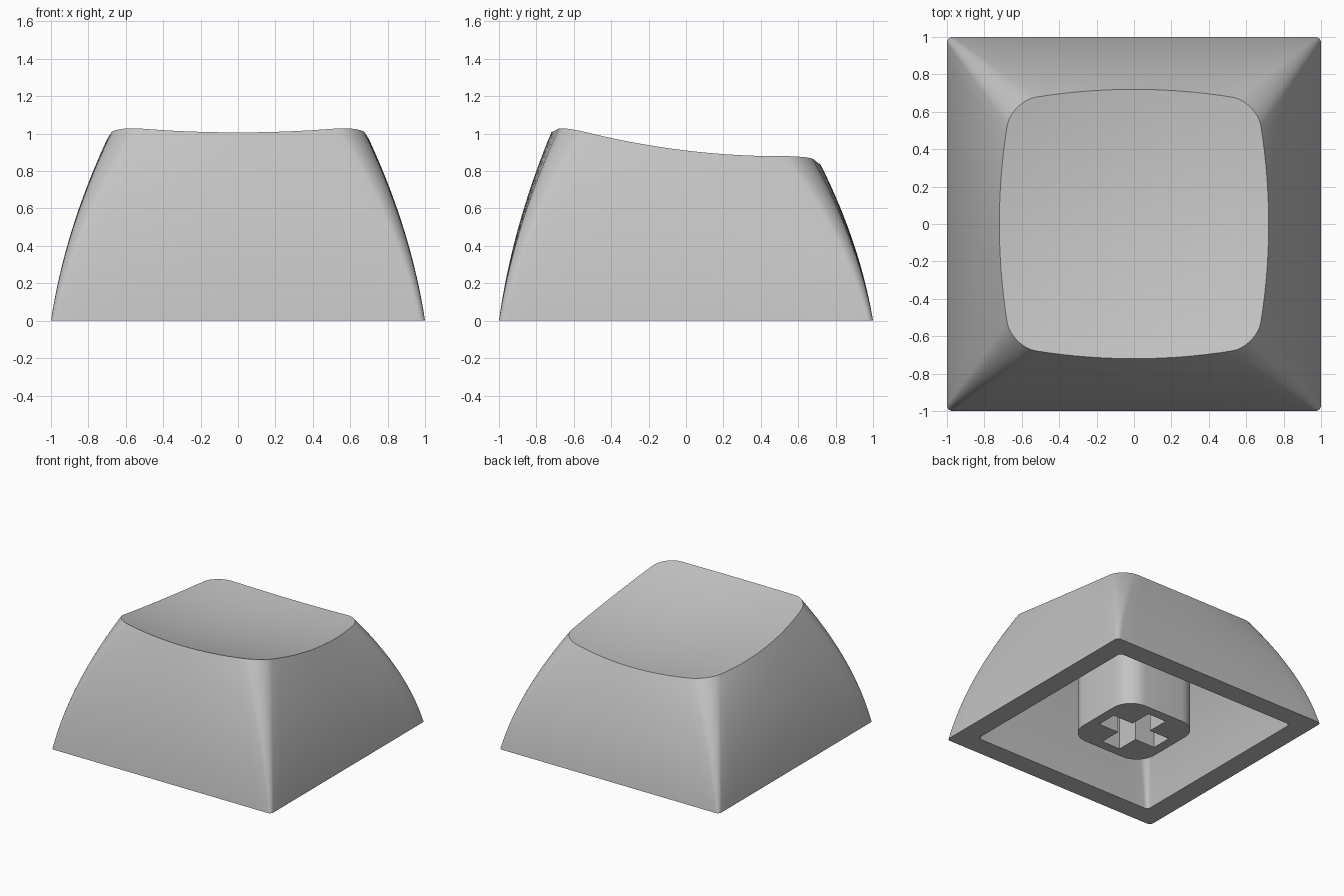
import bpy, bmesh, math

if "Cube" in bpy.data.objects:
    bpy.data.objects.remove(bpy.data.objects["Cube"], do_unlink=True)

# Single plastic colour
GREY = (0.55, 0.55, 0.55, 1)
plastic = bpy.data.materials.new("grey_plastic")
plastic.use_nodes = True
plastic.diffuse_color = GREY
plastic.node_tree.nodes["Principled BSDF"].inputs["Base Color"].default_value = GREY


def rounded_square(half, radius, bulge=0.0, straight=16, arc=8):
    """Counter-clockwise outline; bulge bows the sides outward."""
    pts = []
    inner = half - radius
    for side in range(4):
        quarter = [(half, -inner + 2 * inner * i / straight) for i in range(straight)]
        for i in range(arc):
            a = math.pi / 2 * i / arc
            quarter.append((inner + radius * math.cos(a), inner + radius * math.sin(a)))
        for x, y in quarter:
            for _ in range(side):
                x, y = -y, x
            pts.append((x, y))
    return [(x + x / half * bulge * (1 - (y / half) ** 2),
             y + y / half * bulge * (1 - (x / half) ** 2)) for x, y in pts]


def dish(x, y):
    """Height of the tilted, hollowed top."""
    return 0.845 - 0.12 * y + 0.125 * x * x + 0.145 * y * y


def ease(u):
    """Inward lean of a wall, growing toward the top."""
    return 0.5 * u + 0.5 * u * u


def wall(low, high, height, steps):
    """Curved wall loops from a flat low outline up to a high outline."""
    loops = []
    for s in range(steps + 1):
        u = s / steps
        f = ease(u)
        loops.append([(a + (c - a) * f, b + (d - b) * f, height(c, d) * u)
                      for (a, b), (c, d) in zip(low, high)])
    return loops


def bridge(bm, first, second):
    n = len(first)
    for i in range(n):
        j = (i + 1) % n
        bm.faces.new((first[i], first[j], second[j], second[i]))


def finish(name, bm):
    bmesh.ops.recalc_face_normals(bm, faces=bm.faces)
    mesh = bpy.data.meshes.new(name)
    bm.to_mesh(mesh)
    bm.free()
    mesh.materials.append(plastic)
    obj = bpy.data.objects.new(name, mesh)
    bpy.context.collection.objects.link(obj)
    bpy.ops.object.select_all(action="DESELECT")
    obj.select_set(True)
    bpy.context.view_layer.objects.active = obj
    bpy.ops.object.shade_smooth_by_angle(angle=math.radians(30))
    return obj


# Cap shell: cavity ceiling, cavity wall, rim, outer wall, then dished top
CEILING = 0.72
top = rounded_square(0.655, 0.13, 0.065)
cavity = wall(rounded_square(0.833, 0.03), rounded_square(0.62, 0.1),
              lambda x, y: CEILING, 12)
outside = wall(rounded_square(1.0, 0.03), top, dish, 20)
loops = cavity[::-1] + outside
RINGS = 12
for r in range(RINGS - 1, 0, -1):
    k = r / RINGS
    loops.append([(x * k, y * k, dish(x * k, y * k)) for x, y in top])

bm = bmesh.new()
rings = [[bm.verts.new(p) for p in loop] for loop in loops]
for first, second in zip(rings, rings[1:]):
    bridge(bm, first, second)
bm.faces.new(rings[0])
centre = bm.verts.new((0, 0, dish(0, 0)))
last = rings[-1]
for i, v in enumerate(last):
    bm.faces.new((v, last[(i + 1) % len(last)], centre))
finish("cap_shell", bm)

# Mounting stem: rounded post with a cross-shaped socket in its foot
LENGTH, WIDTH, DEPTH = 0.27, 0.085, 0.4
cross = []
for side in range(4):
    for x, y in ((LENGTH, -WIDTH), (LENGTH, WIDTH), (WIDTH, WIDTH)):
        for _ in range(side):
            x, y = -y, x
        cross.append((x, y))
post = rounded_square(0.35, 0.17, straight=1)

bm = bmesh.new()
foot_edges = []
for outline, height in ((post, CEILING + 0.02), (cross, DEPTH)):
    foot = [bm.verts.new((x, y, 0)) for x, y in outline]
    end = [bm.verts.new((x, y, height)) for x, y in outline]
    bridge(bm, foot, end)
    bm.faces.new(end)
    foot_edges += [bm.edges.get((foot[i - 1], foot[i])) for i in range(len(foot))]
bmesh.ops.triangle_fill(bm, edges=foot_edges, use_beauty=True)
finish("mounting_stem", bm)
